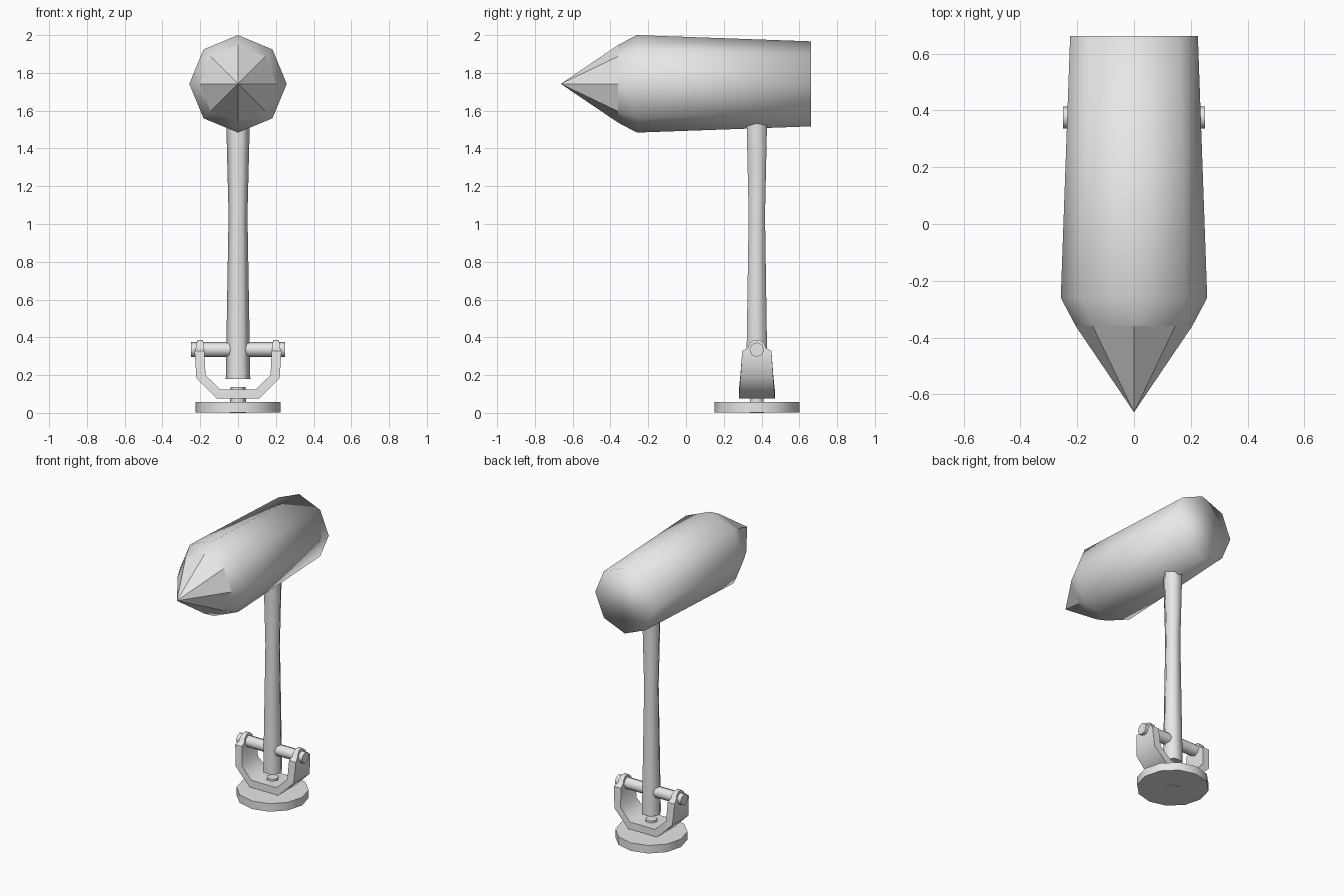
import bpy, bmesh
from math import pi, cos, sin, radians
from mathutils import Vector

cube = bpy.data.objects.get("Cube")
if cube:
    bpy.data.objects.remove(cube, do_unlink=True)

grey = bpy.data.materials.new("light_grey")
grey.use_nodes = True
grey.diffuse_color = (0.8, 0.8, 0.8, 1)
grey.node_tree.nodes["Principled BSDF"].inputs["Base Color"].default_value = (0.8, 0.8, 0.8, 1)

STAND_Y = 0.375


def loft(name, rings, tip=None, angle=None):
    """Skin a list of vertex rings; close the far end with a cap or a flat-faceted tip."""
    bm = bmesh.new()
    rows = [[bm.verts.new(p) for p in ring] for ring in rings]
    n = len(rows[0])
    for a, b in zip(rows, rows[1:]):
        for i in range(n):
            bm.faces.new((a[i], a[(i + 1) % n], b[(i + 1) % n], b[i]))
    bm.faces.new(rows[0])
    facets = []
    if tip:
        t = bm.verts.new(tip)
        facets = [bm.faces.new((rows[-1][i], rows[-1][(i + 1) % n], t)) for i in range(n)]
    else:
        bm.faces.new(rows[-1])
    bmesh.ops.recalc_face_normals(bm, faces=bm.faces)
    for f in bm.faces:
        f.smooth = f not in facets
    me = bpy.data.meshes.new(name)
    bm.to_mesh(me)
    bm.free()
    me.materials.append(grey)
    ob = bpy.data.objects.new(name, me)
    bpy.context.collection.objects.link(ob)
    if angle:
        bpy.ops.object.select_all(action='DESELECT')
        bpy.context.view_layer.objects.active = ob
        ob.select_set(True)
        bpy.ops.object.shade_smooth_by_angle(angle=radians(angle))
    return ob


def ring(axis, centre, at, r, n):
    """Regular polygon around an axis through centre, at a position along that axis."""
    pts = []
    for i in range(n):
        a = 2 * pi * i / n
        u, v = r * cos(a), r * sin(a)
        p = Vector(centre) + {'X': Vector((0, u, v)), 'Y': Vector((u, 0, v)), 'Z': Vector((u, v, 0))}[axis]
        p['XYZ'.index(axis)] = at
        pts.append(p)
    return pts


def turned(name, axis, centre, profile, n, **kw):
    return loft(name, [ring(axis, centre, at, r, n) for at, r in profile], **kw)


# Octagonal head with a faceted point
turned("head", 'Y', (0, 0, 1.742),
       [(0.663, 0.225), (-0.26, 0.258), (-0.36, 0.205)], 8, tip=(0, -0.663, 1.742))

# Hexagonal post, slightly waisted
stand = (0, STAND_Y, 0)
turned("post", 'Z', stand, [(0.18, 0.065), (1.05, 0.05), (1.6, 0.064)], 6, angle=61)

# Base disc and swivel pin
turned("base", 'Z', stand, [(0.003, 0.225), (0.058, 0.225)], 12, angle=40)
turned("swivel_pin", 'Z', stand, [(0, 0.043), (0.138, 0.04)], 6, angle=61)

# Tilt axle
turned("axle", 'X', (0, STAND_Y, 0.335), [(-0.25, 0.039), (0.25, 0.039)], 8, angle=50)

# U bracket: half section as outer x/z, inner x/z, half depth
half = [
    (0.11, 0.075, 0.095, 0.125, 0.095),
    (0.22, 0.185, 0.172, 0.20, 0.087),
    (0.23, 0.328, 0.178, 0.328, 0.077),
    (0.22, 0.345, 0.182, 0.345, 0.046),
    (0.22, 0.367, 0.182, 0.367, 0.04),
    (0.215, 0.386, 0.186, 0.386, 0.018),
]
sections = [(-1, s) for s in reversed(half)] + [(1, s) for s in half]
loft("bracket", [[(m * ox, STAND_Y - d, oz), (m * ox, STAND_Y + d, oz),
                  (m * ix, STAND_Y + d, iz), (m * ix, STAND_Y - d, iz)]
                 for m, (ox, oz, ix, iz, d) in sections], angle=50)
